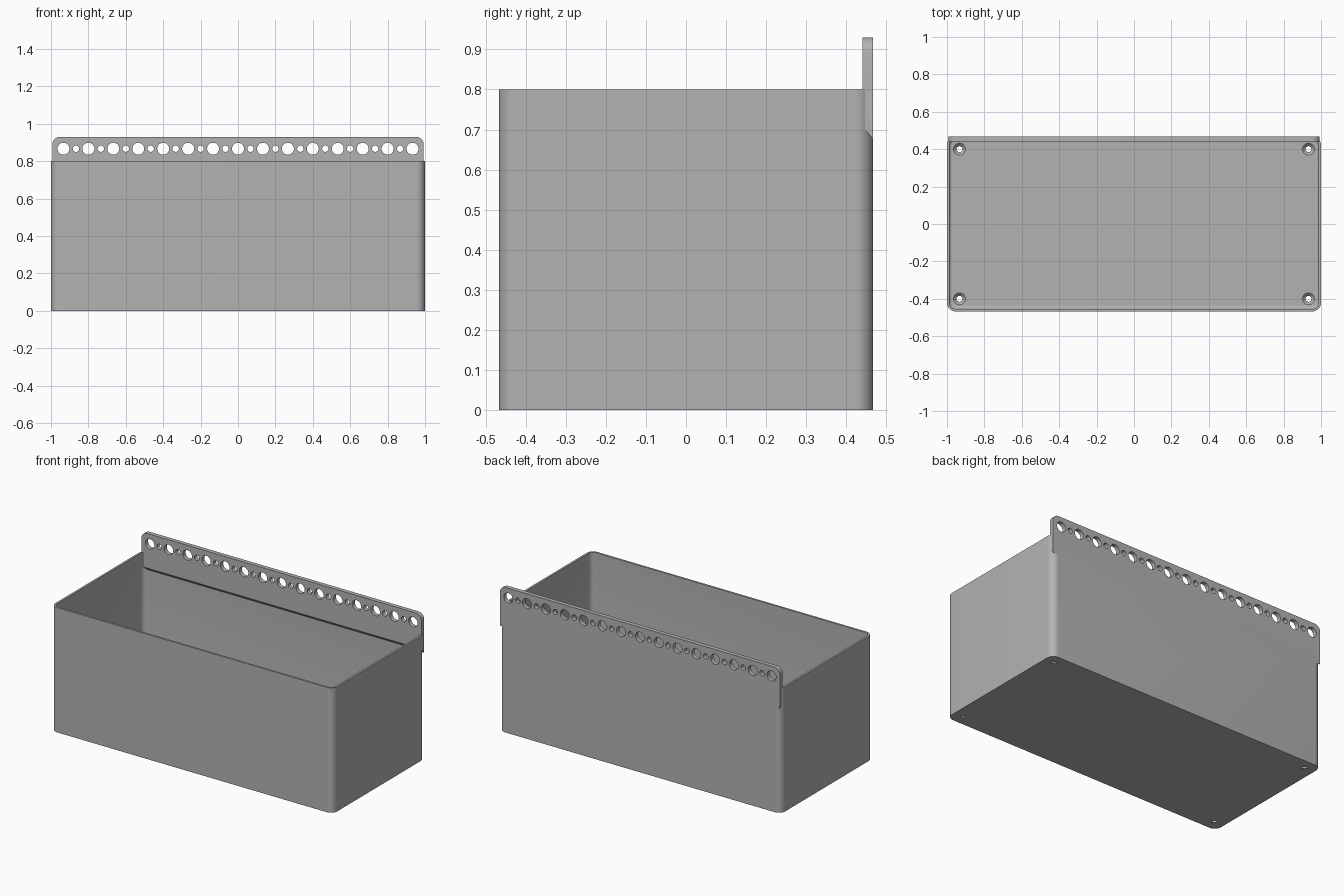
import bpy
import bmesh
from math import cos, sin, pi, radians
from mathutils import Matrix, Vector

W, D, H = 1.0, 0.467, 0.8      # half width, half depth, wall height
WALL, FLOOR, CORNER = 0.013, 0.02, 0.045

old = bpy.data.objects.get("Cube")
if old:
    bpy.data.objects.remove(old, do_unlink=True)

grey = bpy.data.materials.new("plain grey")
grey.use_nodes = True
colour = (0.45, 0.45, 0.45, 1)
grey.diffuse_color = colour
grey.node_tree.nodes["Principled BSDF"].inputs["Base Color"].default_value = colour


def make(name, bm):
    bmesh.ops.recalc_face_normals(bm, faces=bm.faces)
    mesh = bpy.data.meshes.new(name)
    bm.to_mesh(mesh)
    bm.free()
    mesh.materials.append(grey)
    ob = bpy.data.objects.new(name, mesh)
    bpy.context.collection.objects.link(ob)
    return ob


def ring(bm, inset, z, steps=10):
    """Rounded rectangle, inset from the outer wall."""
    r = max(CORNER - inset, 0.008)
    cx, cy = W - inset - r, D - inset - r
    verts = []
    for k, (sx, sy) in enumerate([(1, 1), (-1, 1), (-1, -1), (1, -1)]):
        for i in range(steps + 1):
            a = (k + i / steps) * pi / 2
            verts.append(bm.verts.new((sx * cx + r * cos(a), sy * cy + r * sin(a), z)))
    return verts


def cylinder(bm, r1, r2, depth, matrix):
    bmesh.ops.create_cone(bm, cap_ends=True, segments=32, radius1=r1, radius2=r2,
                          depth=depth, matrix=matrix)


def combine(target, other, operation):
    mod = target.modifiers.new(operation.lower(), 'BOOLEAN')
    mod.operation, mod.object, mod.solver = operation, other, 'EXACT'
    bpy.context.view_layer.objects.active = target
    bpy.ops.object.modifier_apply(modifier=mod.name)
    bpy.data.objects.remove(other, do_unlink=True)


# Open box: outer wall, rim, inner wall and a filleted floor
bm = bmesh.new()
sections = [(0, 0), (0, H), (WALL, H)]
fillet = 0.014
for i in range(6):
    a = i / 5 * pi / 2
    sections.append((WALL + fillet * (1 - cos(a)), FLOOR + fillet * (1 - sin(a))))
rings = [ring(bm, inset, z) for inset, z in sections]
for lower, upper in zip(rings, rings[1:]):
    n = len(lower)
    for i in range(n):
        j = (i + 1) % n
        bm.faces.new((lower[i], lower[j], upper[j], upper[i]))
bm.faces.new(rings[0])
bm.faces.new(rings[-1])
box = make("storage_box", bm)

# Hanging rail: slanted underside, rounded top corners
bm = bmesh.new()
half, top = 0.993, 0.93
profile = [(0.44, 0.708), (D, 0.675), (D, top), (0.44, top)]
face = bm.faces.new([bm.verts.new((-half, y, z)) for y, z in profile])
out = bmesh.ops.extrude_face_region(bm, geom=[face])
moved = [v for v in out["geom"] if isinstance(v, bmesh.types.BMVert)]
bmesh.ops.translate(bm, verts=moved, vec=Vector((2 * half, 0, 0)))
corners = [e for e in bm.edges
           if all(v.co.z > top - 0.01 for v in e.verts)
           and abs(e.verts[0].co.x - e.verts[1].co.x) < 0.01]
bmesh.ops.bevel(bm, geom=corners, offset=0.04, segments=10, profile=0.5, affect='EDGES')
combine(box, make("hanging_rail", bm), 'UNION')

# Alternating large and small holes along the rail
bm = bmesh.new()
for i in range(29):
    r = 0.017 if i % 2 else 0.032
    place = Matrix.Translation(((i - 14) / 15, D, 0.867)) @ Matrix.Rotation(pi / 2, 4, 'X')
    cylinder(bm, r, r, 0.2, place)
combine(box, make("rail_hole_cutter", bm), 'DIFFERENCE')

# Countersunk screw holes in the floor corners
for r1, r2, depth, z in [(0.016, 0.016, 0.2, 0), (0.016, 0.048, 0.032, 0.02)]:
    bm = bmesh.new()
    for x in (-0.933, 0.933):
        for y in (-0.4, 0.4):
            cylinder(bm, r1, r2, depth, Matrix.Translation((x, y, z)))
    combine(box, make("screw_hole_cutter", bm), 'DIFFERENCE')

# Smooth the curves, keep the edges sharp
bpy.ops.object.select_all(action='DESELECT')
box.select_set(True)
bpy.context.view_layer.objects.active = box
bpy.ops.object.shade_smooth_by_angle(angle=radians(30))
